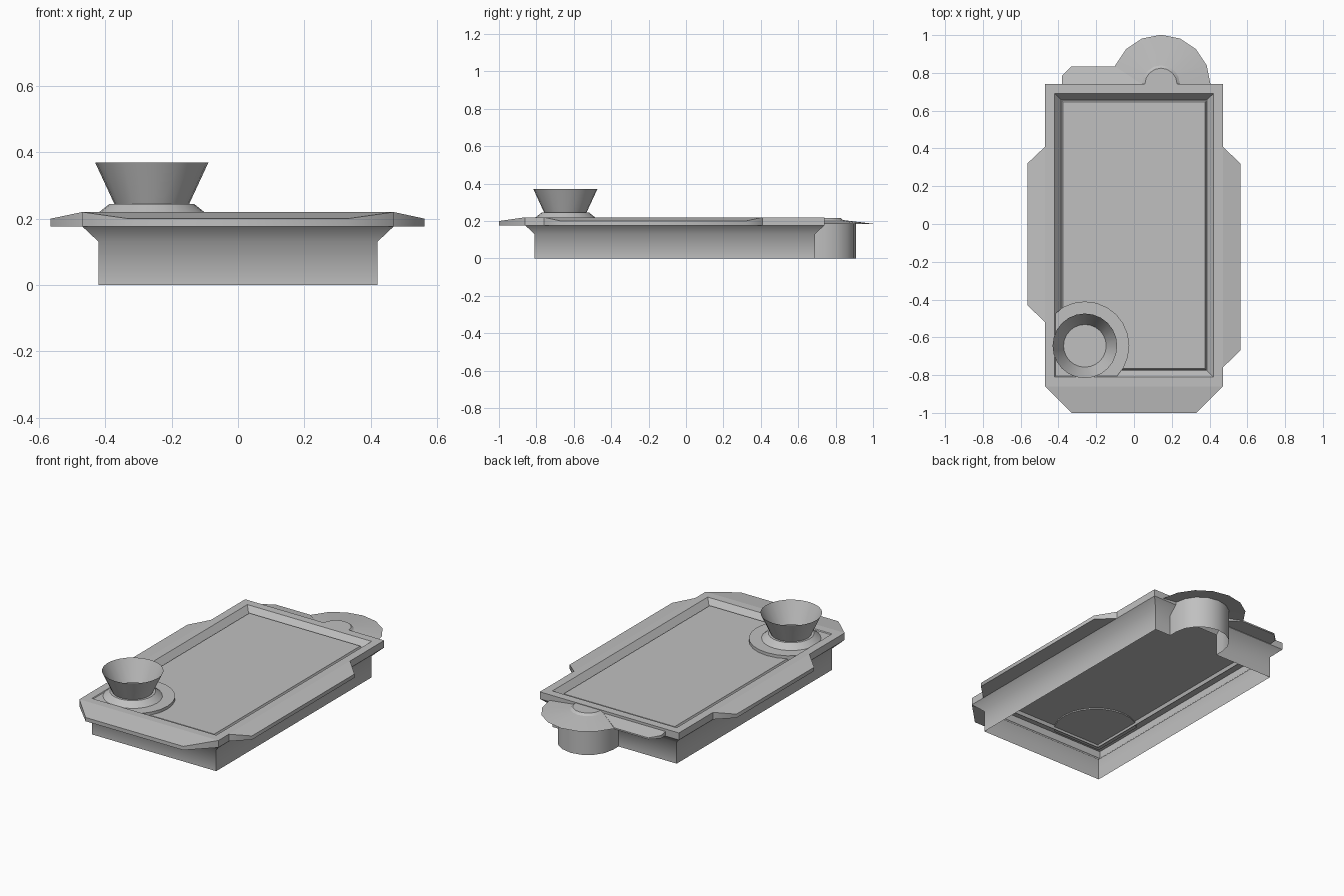
import bpy
from math import sin, cos, pi, radians

cube = bpy.data.objects.get("Cube")
if cube:
    bpy.data.objects.remove(cube)

grey = bpy.data.materials.new("plain grey")
grey.use_nodes = True
colour = (0.53, 0.53, 0.53, 1)
grey.diffuse_color = colour
grey.node_tree.nodes["Principled BSDF"].inputs["Base Color"].default_value = colour


def loft(name, rings, closed=True, cap_start=False, cap_end=False, smooth=None, skip=()):
    """Join equal-sized rings of points; skip holds (ring, side) openings."""
    n = len(rings[0])
    faces = []
    for r in range(len(rings) - 1):
        for i in range(n if closed else n - 1):
            if (r, i) not in skip:
                j = (i + 1) % n
                faces.append((r * n + i, r * n + j, (r + 1) * n + j, (r + 1) * n + i))
    if cap_start:
        faces.append(tuple(reversed(range(n))))
    if cap_end:
        faces.append(tuple(range((len(rings) - 1) * n, len(rings) * n)))
    mesh = bpy.data.meshes.new(name)
    mesh.from_pydata([p for ring in rings for p in ring], [], faces)
    mesh.materials.append(grey)
    obj = bpy.data.objects.new(name, mesh)
    bpy.context.collection.objects.link(obj)
    if smooth:
        bpy.ops.object.select_all(action='DESELECT')
        obj.select_set(True)
        bpy.context.view_layer.objects.active = obj
        bpy.ops.object.shade_smooth_by_angle(angle=radians(smooth))


def rect(grow, z, split=False):
    """Body rectangle widened by grow; split adds the bay opening to the back edge."""
    x, front, back = 0.42 + grow, -0.81 - grow, 0.69 + grow
    gap = [(BAY_X + BAY_R, back, z), (BAY_X - BAY_R, back, z)] if split else []
    return [(-x, front, z), (x, front, z), (x, back, z)] + gap + [(-x, back, z)]


def arc(radius, z, steps=8):
    return [(BAY_X + radius * cos(pi * i / steps), BAY_Y + radius * sin(pi * i / steps), z)
            for i in range(steps + 1)]


BAY_X, BAY_Y, BAY_R = 0.143, 0.74, 0.17
EAVE, LIP, TOP = 0.177, 0.2, 0.22

# Outer walls, flaring out under the rim, open where the bay joins
loft("body_walls", [rect(0, 0, True), rect(0, 0.13, True), rect(0.05, EAVE, True)],
     smooth=50, skip=[(0, 3)])

# Raised rim, narrow gutter and slightly raised deck panel
loft("rim_and_deck", [rect(0.05, EAVE), rect(0.05, TOP), rect(0, TOP), rect(-0.034, 0.178),
                      rect(-0.037, 0.178), rect(-0.045, 0.197)], cap_end=True)


# Sloping eaves on the front and both sides, with chamfered ends
def eave(name, start, outer_start, outer_end, end):
    plan = [start, outer_start, outer_end, end]
    loft(name, [[(x, y, EAVE) for x, y in plan],
                [(x, y, z) for (x, y), z in zip(plan, (TOP, LIP, LIP, TOP))]],
         closed=False, cap_start=True, cap_end=True, smooth=50)


eave("front_eave", (-0.47, -0.86), (-0.33, -1), (0.33, -1), (0.47, -0.86))
eave("left_eave", (0.47, -0.76), (0.563, -0.67), (0.563, 0.32), (0.47, 0.41))
eave("right_eave", (-0.47, 0.41), (-0.565, 0.32), (-0.565, -0.43), (-0.47, -0.52))

# Rounded bay wall at the back
bay = [[(BAY_X + BAY_R, 0.69, z)] + arc(BAY_R, z) + [(BAY_X - BAY_R, 0.69, z)]
       for z in (0, 0.193)]
loft("bay_wall", bay, closed=False, smooth=30)

# Bay canopy with a small raised centre
loft("bay_canopy", [arc(0.262, 0.185), arc(0.1, 0.205)], closed=False, smooth=30)
loft("bay_canopy_boss", [arc(0.1, 0.205), arc(0.085, 0.217)],
     closed=False, cap_end=True, smooth=25)

# Narrow back eave beside the canopy, sloping down away from the rim
back_plan = [(0.04, 0.74), (-0.1, 0.835), (-0.33, 0.835), (-0.38, 0.785), (-0.38, 0.74)]
loft("back_eave", [[(x, y, 0.18) for x, y in back_plan],
                   [(x, y, 0.205 - 0.17 * (y - 0.74)) for x, y in back_plan]],
     closed=False, cap_start=True, cap_end=True, smooth=50)


# Funnel standing on a flat disc in the front corner; the disc is cut off by the rim
def circle(radius, z, steps=24, min_x=-1, min_y=-1):
    angles = [2 * pi * i / steps for i in range(steps)]
    return [(max(min_x, -0.26 + radius * cos(a)), max(min_y, -0.645 + radius * sin(a)), z)
            for a in angles]


loft("funnel_disc", [circle(0.235, z, min_x=-0.42, min_y=-0.81) for z in (0.19, 0.215)],
     cap_start=True, cap_end=True, smooth=30)
loft("funnel_base", [circle(0.165, 0.215), circle(0.127, 0.245)], cap_end=True, smooth=30)
loft("funnel", [circle(0.113, 0.245), circle(0.171, 0.37)], smooth=30)
